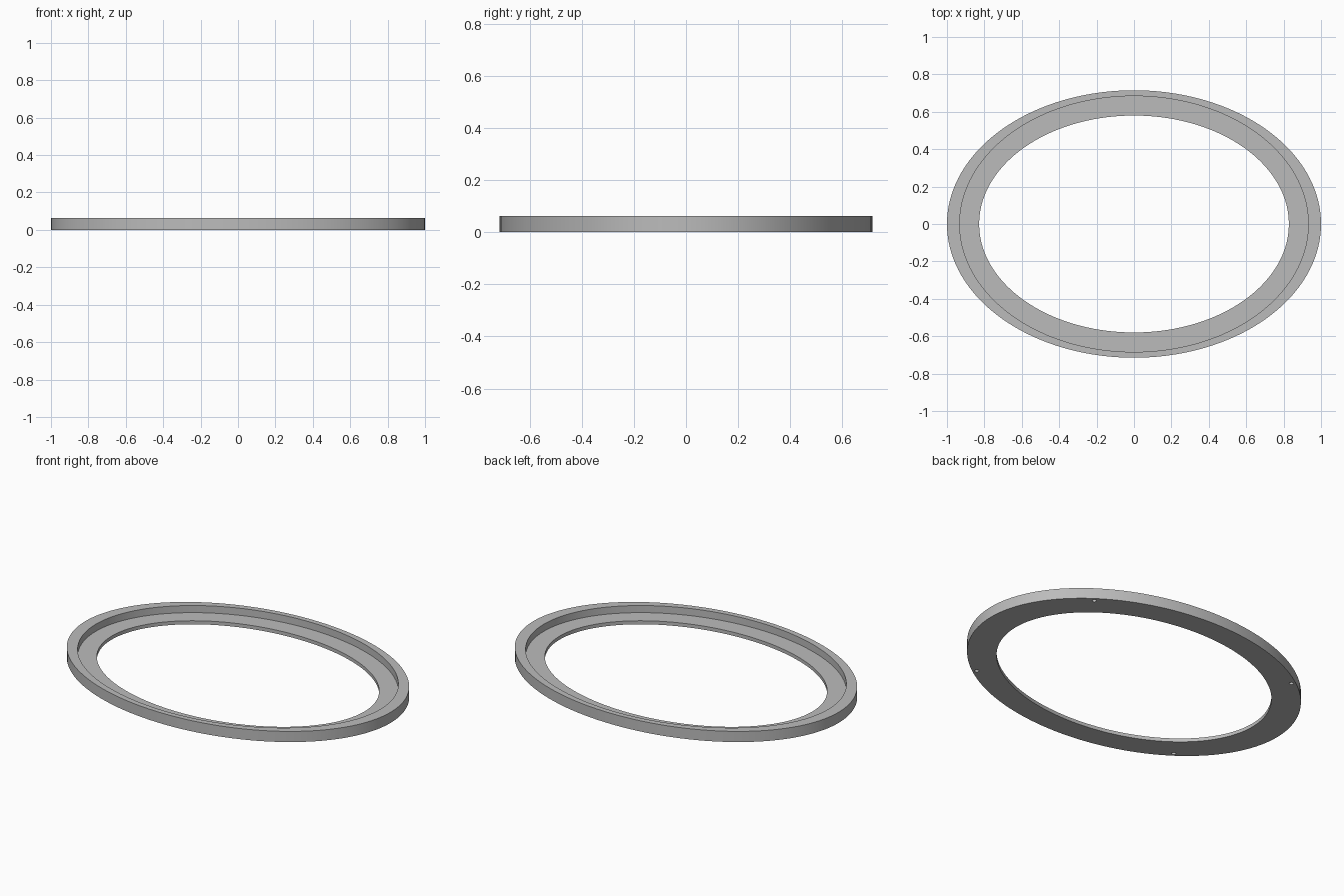
import bpy, bmesh, math

if "Cube" in bpy.data.objects:
    bpy.data.objects.remove(bpy.data.objects["Cube"], do_unlink=True)

SEGMENTS = 144
HEIGHT, LEDGE = 0.063, 0.021
OUTER, STEP, INNER = (1.0, 0.715), (0.932, 0.684), (0.828, 0.58)

grey = bpy.data.materials.new("plain grey")
grey.use_nodes = True
grey.diffuse_color = (0.5, 0.5, 0.5, 1)
grey.node_tree.nodes["Principled BSDF"].inputs["Base Color"].default_value = (0.5, 0.5, 0.5, 1)


def add_object(name, bm):
    bmesh.ops.recalc_face_normals(bm, faces=bm.faces)
    mesh = bpy.data.meshes.new(name)
    bm.to_mesh(mesh)
    bm.free()
    mesh.materials.append(grey)
    obj = bpy.data.objects.new(name, mesh)
    bpy.context.collection.objects.link(obj)
    return obj


# Oval frame: stepped cross-section, each corner swept round its own ellipse
section = [(OUTER, 0), (OUTER, HEIGHT), (STEP, HEIGHT),
           (STEP, LEDGE), (INNER, LEDGE), (INNER, 0)]
bm = bmesh.new()
rings = []
for (rx, ry), z in section:
    angles = [math.tau * i / SEGMENTS for i in range(SEGMENTS)]
    rings.append([bm.verts.new((rx * math.cos(a), ry * math.sin(a), z)) for a in angles])
for k, ring in enumerate(rings):
    above = rings[(k + 1) % len(rings)]
    for i in range(SEGMENTS):
        j = (i + 1) % SEGMENTS
        bm.faces.new((ring[i], ring[j], above[j], above[i]))
frame = add_object("oval_frame", bm)

# Four blind holes in the underside of the rim
bm = bmesh.new()
for sx in (-1, 1):
    for sy in (-1, 1):
        hole = bmesh.ops.create_cone(bm, cap_ends=True, segments=20,
                                     radius1=0.012, radius2=0.012, depth=0.08)
        bmesh.ops.translate(bm, verts=hole["verts"], vec=(sx * 0.688, sy * 0.49, 0))
cutter = add_object("hole_cutter", bm)
cutter.hide_render = True

bpy.ops.object.select_all(action="DESELECT")
frame.select_set(True)
bpy.context.view_layer.objects.active = frame
cut = frame.modifiers.new("holes", "BOOLEAN")
cut.operation = "DIFFERENCE"
cut.solver = "EXACT"
cut.object = cutter
bpy.ops.object.modifier_apply(modifier=cut.name)
bpy.data.objects.remove(cutter, do_unlink=True)
bpy.ops.object.shade_smooth_by_angle(angle=math.radians(30))
